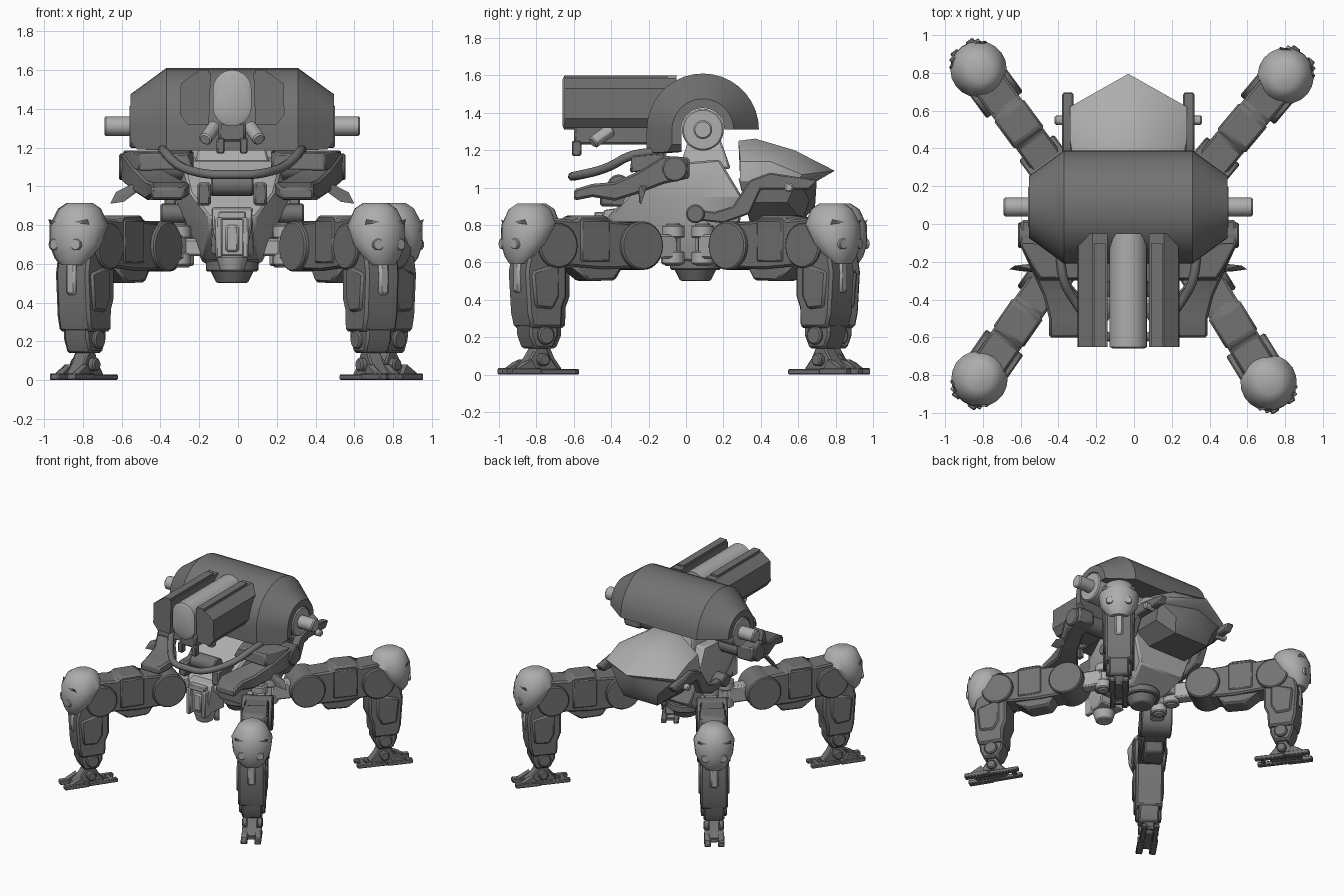
import bpy, bmesh
from math import pi, sin, cos, atan2, radians
from mathutils import Matrix, Vector

if "Cube" in bpy.data.objects:
    bpy.data.objects.remove(bpy.data.objects["Cube"])

BODY = Matrix.Translation((-0.03, 0, 0))          # centre line of hull and turret
FLIP = BODY @ Matrix.Scale(-1, 4, (1, 0, 0))
SIDES = (("right", BODY), ("left", FLIP))

# two greys: dark armour, lighter caps, pins and hull
MATS = {}
for mname, v in (("dark_grey", .17), ("light_grey", .42)):
    MATS[mname] = bpy.data.materials.new(mname)
    MATS[mname].diffuse_color = (v, v, v, 1)
LIGHT = ("knee_cap", "cap_bolt", "hip_", "axle", "gun_barrel", "gun_sensor", "hull", "abdomen_shell", "sensor_", "shin_guard", "turret_drum", "neck", "link_pin")


def paint(name, data):
    data.materials.append(MATS["light_grey" if any(k in name for k in LIGHT) else "dark_grey"])


def finish(name, bm, M, bevel=0, angle=30):
    bm.transform(M)
    bmesh.ops.recalc_face_normals(bm, faces=bm.faces[:])
    me = bpy.data.meshes.new(name)
    bm.to_mesh(me)
    bm.free()
    me.shade_smooth()
    me.set_sharp_from_angle(angle=radians(angle))
    paint(name, me)
    ob = bpy.data.objects.new(name, me)
    bpy.context.collection.objects.link(ob)
    if bevel:
        m = ob.modifiers.new("bevel", 'BEVEL')
        m.width, m.segments, m.limit_method = bevel, 1, 'ANGLE'
        m.angle_limit = radians(35)


def loft(name, rings, M=BODY, bevel=0, angle=30):
    bm = bmesh.new()
    rows = [[bm.verts.new(p) for p in r] for r in rings]
    n = len(rows[0])
    for a, b in zip(rows, rows[1:]):
        for i in range(n):
            bm.faces.new((a[i], a[(i + 1) % n], b[(i + 1) % n], b[i]))
    bm.faces.new(rows[0])
    bm.faces.new(rows[-1])
    finish(name, bm, M, bevel, angle)


def hull(name, pts, M=BODY, bevel=0, angle=25, mirror=True):
    bm = bmesh.new()
    for x, y, z in pts:
        bm.verts.new((x, y, z))
        if mirror:
            bm.verts.new((-x, y, z))
    bmesh.ops.convex_hull(bm, input=bm.verts[:])
    bmesh.ops.delete(bm, geom=[v for v in bm.verts if not v.link_faces], context='VERTS')
    bmesh.ops.remove_doubles(bm, verts=bm.verts[:], dist=1e-4)
    bmesh.ops.dissolve_limit(bm, angle_limit=0.02, verts=bm.verts[:], edges=bm.edges[:])
    finish(name, bm, M, bevel, angle)


def box(name, lo, hi, M=BODY, bevel=0.012):
    ring = lambda z: [(lo[0], lo[1], z), (hi[0], lo[1], z), (hi[0], hi[1], z), (lo[0], hi[1], z)]
    loft(name, [ring(lo[2]), ring(hi[2])], M, bevel)


def cyl(name, p, q, r, M=BODY, n=24, bevel=0.008, r2=None):
    p, q = Vector(p), Vector(q)
    rot = (q - p).to_track_quat('Z', 'Y')
    disc = lambda c, k: [c + rot @ Vector((k * cos(2 * pi * i / n), k * sin(2 * pi * i / n), 0)) for i in range(n)]
    loft(name, [disc(p, r), disc(q, r2 or r)], M, bevel)


def side_plate(name, prof, t, M, bevel=0.012):      # leg profile (s, z), width +-t
    loft(name, [[(s, -t, z) for s, z in prof], [(s, t, z) for s, z in prof]], M, bevel)


def tube(name, pts, r, M=BODY):
    cu = bpy.data.curves.new(name, 'CURVE')
    cu.dimensions, cu.bevel_depth, cu.bevel_resolution, cu.use_fill_caps = '3D', r, 2, True
    sp = cu.splines.new('NURBS')
    sp.points.add(len(pts) - 1)
    for s, p in zip(sp.points, pts):
        s.co = (*(M @ Vector(p)), 1)
    sp.use_endpoint_u, sp.order_u, sp.resolution_u = True, 3, 6
    paint(name, cu)
    bpy.context.collection.objects.link(bpy.data.objects.new(name, cu))


# turret shell: open arch section lofted along x with tapered ends
def shell_ring(x, R, low):
    c, h, r, n = 0.09, 1.31, 0.115, 18
    outer = [(x, c + R * cos(pi * i / n), h + R * sin(pi * i / n)) for i in range(n + 1)]
    inner = [(x, c - r * cos(pi * i / n), h + r * sin(pi * i / n)) for i in range(n + 1)]
    return outer + [(x, c - R, low), (x, c - max(r, R - 0.12), low)] + inner

loft("turret_shell", [shell_ring(x, R, l) for x, R, l in
     ((-.525, .165, 1.23), (-.49, .19, 1.19), (-.34, .3, 1.185), (.34, .3, 1.185), (.49, .19, 1.19), (.525, .165, 1.23))])
cyl("turret_drum", (-.53, .09, 1.31), (.53, .09, 1.31), .112, n=32)
cyl("turret_axle", (-.66, .09, 1.31), (.66, .09, 1.31), .05)
hull("turret_neck", [(.2, -.04, 1.1), (.2, .24, 1.1), (.15, .02, 1.27), (.15, .18, 1.27)], bevel=.01)

# guns: stadium barrel and two chamfered pods
def stadium(y, k=1.0):
    arc = [(k * .1 * cos(pi * i / 10), k * .1 * sin(pi * i / 10)) for i in range(11)]
    return [(x, y, 1.50 + z) for x, z in arc] + [(-x, y, 1.41 - z) for x, z in arc]

loft("gun_barrel", [stadium(-.66, .8), stadium(-.65), stadium(-.05)])
box("gun_cradle", (-.07, -.6, 1.23), (.07, -.1, 1.33))
POD = [(.11, 1.585), (.19, 1.585), (.265, 1.53), (.27, 1.37), (.23, 1.32), (.12, 1.32)]
for side, M in SIDES:
    loft("gun_pod_" + side, [[(x, y, z) for x, z in POD] for y in (-.65, -.05)], M)
    box("gun_rail_" + side, (.12, -.65, 1.575), (.18, -.1, 1.6), M, 0)
    cyl("gun_sensor_" + side, (.14, -.5, 1.24), (.09, -.4, 1.31), .035, M, 12)
    box("gun_bracket_" + side, (.04, -.61, 1.17), (.08, -.56, 1.25), M, .006)

# central hull
hull("hull", [(.12, -.42, .84), (.22, -.3, .97), (.26, -.05, 1.13), (.26, .18, 1.15), (.28, .3, .95), (.2, .28, .7),
     (.15, .12, .6), (.15, -.12, .62), (.3, .05, .95), (.12, -.33, .74)], bevel=.012)
cyl("belly_disc", (0, .05, .57), (0, .05, .5), .115, r2=.08)
cyl("belly_ring", (0, .05, .62), (0, .05, .56), .135)
for y in (-.07, .11):
    box("hip_beam", (-.29, y - .04, .64), (.29, y + .04, .73))

# front sensor head
hull("sensor_head", [(.1, -.44, .88), (.11, -.3, .9), (.11, -.28, .65), (.07, -.46, .64), (.1, -.46, .8)], bevel=.008)
cyl("sensor_dome", (0, -.38, .64), (0, -.38, .56), .085, r2=.06)
box("sensor_visor", (-.07, -.49, .83), (.07, -.42, .87), bevel=.006)
for side, M in SIDES:
    box("sensor_fork_" + side, (.05, -.5, .63), (.085, -.42, .84), M, .008)
box("sensor_slot", (-.035, -.475, .66), (.035, -.42, .8))

# abdomen: pointed top shell over a faceted bulb
hull("abdomen_shell", [(.12, .28, 1.25), (.1, .37, 1.262), (.28, .29, 1.14), (.31, .45, 1.14), (.13, .58, 1.2), (.31, .62, 1.07),
     (0, .795, 1.09), (.3, .29, 1.03), (.3, .6, 1.035), (0, .7, 1.035)], angle=38)
hull("abdomen_bulb", [(.29, .28, 1.05), (.29, .6, 1.05), (0, .7, 1.05), (.18, .66, .93), (.27, .32, .92), (.27, .54, .92),
     (.15, .62, .82), (.17, .34, .82), (0, .69, .9)])

# side links, shoulders and front bumper
LINK = [(.02, .89), (.02, .83), (.2, .81), (.34, .86), (.4, .99), (.66, .99), (.7, 1.04), (.45, 1.08), (.34, 1.04), (.25, .9), (.15, .87)]
ARM = [(.02, .43, .57, 1.05, 1.16), (-.12, .42, .57, 1.02, 1.17), (-.25, .36, .51, .97, 1.09),
       (-.38, .25, .45, .93, 1.03), (-.5, .22, .42, .95, 1.02), (-.6, .25, .42, .93, .99)]
for side, M in SIDES:
    loft("rear_link_" + side, [[(x, y, z) for y, z in LINK] for x in (.29, .35)], M, .008)
    cyl("rear_link_pivot_" + side, (.2, .05, .86), (.37, .05, .86), .05, M)
    cyl("rear_link_pin_" + side, (.3, .55, 1), (.39, .55, 1), .025, M, 12)
    loft("shoulder_arm_" + side, [[(a, y, c), (b, y, c), (b, y, d), (a, y, d)] for y, a, b, c, d in ARM], M, .012)
    cyl("shoulder_pivot_" + side, (.2, -.06, 1.1), (.585, -.06, 1.1), .068, M)
    hull("arm_fin_" + side, [(.42, -.2, 1.06), (.42, -.26, 1.06), (.6, -.22, .97), (.63, -.24, .91), (.56, -.25, .92), (.45, -.25, 1)],
         M, mirror=False)
    hull("shoulder_plate_" + side, [(.2, -.14, 1.1), (.2, -.3, 1.09), (.55, -.14, 1.1), (.48, -.3, 1.08),
         (.57, -.1, 1.185), (.2, -.12, 1.185), (.24, -.29, 1.17), (.47, -.29, 1.17)], M, .01, mirror=False)
    box("nose_block_" + side, (.11, -.46, .9), (.18, -.25, 1.02), M)
cyl("nose_roller", (-.11, -.36, 1.01), (.11, -.36, 1.01), .06)
tube("front_bumper", [(.36, -.14, 1.19), (.36, -.28, 1.19), (.28, -.42, 1.1), (.14, -.6, 1.06), (0, -.61, 1.06),
     (-.14, -.6, 1.06), (-.28, -.42, 1.1), (-.36, -.28, 1.19), (-.36, -.14, 1.19)], .024)

# legs, each built in its own frame: s outwards, t sideways, z up
THIGH = [(.25, .57), (.25, .81), (.44, .82), (.47, .85), (.63, .85), (.66, .825), (.84, .84), (.86, .6), (.7, .58), (.5, .565)]
SHIN = [(.76, .7), (.725, .6), (.725, .42), (.75, .36), (.755, .25), (.945, .25), (.965, .33), (.98, .55), (.95, .7)]
CAP = [(.915, .9, .07, .06), (.885, .9, .115, .105), (.8, .905, .148, .15), (.7, .935, .12, .138), (.63, .96, .075, .1), (.595, .97, .045, .065)]
KNEES = {"front_left": (-.815, -.815), "front_right": (.71, -.835), "back_left": (-.82, .815), "back_right": (.8, .78)}
for leg, (kx, ky) in KNEES.items():
    a = atan2(ky - (.11 if ky > 0 else -.07), kx - (.24 if kx > 0 else -.3))
    L = Matrix.Translation((kx - .9 * cos(a), ky - .9 * sin(a), 0)) @ Matrix.Rotation(a, 4, 'Z')
    cyl(leg + "_hip_pin", (0, 0, .58), (0, 0, .81), .04, L)
    for z in (.59, .73):
        cyl(leg + "_hip_collar", (0, 0, z), (0, 0, z + .07), .06, L)
    box(leg + "_hip_yoke", (0, -.05, .62), (.2, .05, .75), L)
    cyl(leg + "_thigh_pivot", (.26, -.115, .69), (.26, .115, .69), .13, L, 28)
    side_plate(leg + "_thigh", THIGH, .09, L)
    box(leg + "_thigh_band", (.45, -.098, .6), (.64, .098, .83), L)
    side_plate(leg + "_thigh_guard", [(.36, .58), (.41, .505), (.57, .5), (.68, .58)], .07, L)
    cyl(leg + "_knee_pivot", (.79, -.12, .69), (.79, .12, .69), .12, L, 28)
    side_plate(leg + "_shin", SHIN, .1, L, .015)
    side_plate(leg + "_shin_panel", [(.78, .6), (.78, .42), (.82, .35), (.93, .36), (.95, .55)], .112, L)
    side_plate(leg + "_lower_shin", [(.765, .4), (.765, .21), (.80, .14), (.91, .14), (.94, .21), (.95, .4)], .075, L)
    box(leg + "_shin_guard", (.95, -.03, .44), (.99, .03, .62), L)
    cyl(leg + "_ankle_pivot", (.85, -.095, .21), (.85, .095, .21), .05, L, 16)
    # knee cap with bolts and slit vents
    loft(leg + "_knee_cap", [[(c + p * cos(2 * pi * i / 20), q * sin(2 * pi * i / 20), z) for i in range(20)]
         for z, c, p, q in CAP], L, angle=40)
    for t in (-1, 1):
        cyl(leg + "_cap_bolt", (.99, t * .06, .7), (1.042, t * .068, .7), .03, L, 14, .004)
        hull(leg + "_cap_vent", [(.99, t * .07, .8), (1.038, t * .05, .79), (1.005, t * .12, .83), (.99, t * .12, .8), (1.03, t * .06, .82)],
             L, mirror=False)
        # split foot
        box(leg + "_toe", (.87, t * .05 - .024, 0), (1.06, t * .05 + .024, .035), L, .006)
        box(leg + "_heel", (.645, t * .045 - .02, 0), (.87, t * .045 + .02, .03), L, .006)
        hull(leg + "_toe_knuckle", [(.9, t * .03, .03), (.9, t * .07, .03), (1.02, t * .03, .03), (1.02, t * .07, .03),
             (.93, t * .03, .08), (.93, t * .07, .08), (.98, t * .05, .065)], L, mirror=False)
    side_plate(leg + "_foot", [(.74, .03), (.79, .09), (.82, .15), (.88, .15), (.92, .09), (.98, .03), (.96, .01), (.76, .01)], .042, L, .008)
    cyl(leg + "_foot_pin", (.85, -.075, .08), (.85, .075, .08), .035, L, 14)
    for s in (.68, .96):
        box(leg + "_foot_bar", (s, -.055, .006), (s + .03, .055, .028), L, .004)

for m in bpy.data.materials:
    if m.users and not m.is_grease_pencil:
        m.use_nodes = True
        m.node_tree.nodes["Principled BSDF"].inputs["Base Color"].default_value = m.diffuse_color
